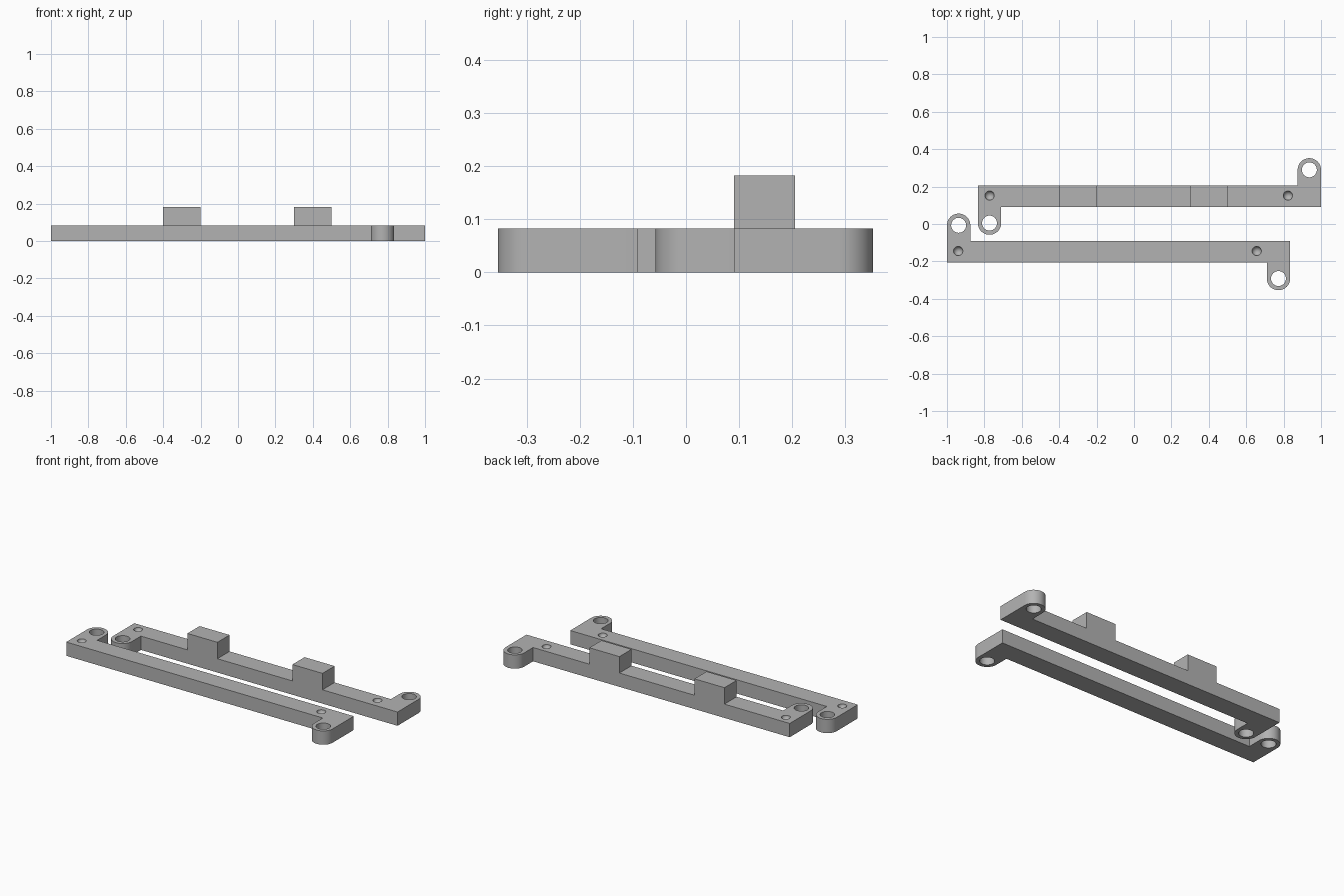
import bpy
import bmesh
from math import cos, sin, pi, radians

default = bpy.data.objects.get("Cube")
if default:
    bpy.data.objects.remove(default, do_unlink=True)

THICK = 0.083
PEG_TOP = 0.182
Y0, Y1 = 0.09, 0.2055          # rail edges
EAR_R = 0.0625
HOLE_R = 0.04
DIMPLE_R = 0.025
FRONT_SHIFT = -0.2965

grey = bpy.data.materials.new("plain grey")
grey.use_nodes = True
grey.diffuse_color = (0.45, 0.45, 0.45, 1)
grey.node_tree.nodes["Principled BSDF"].inputs["Base Color"].default_value = (0.45, 0.45, 0.45, 1)


def to_object(name, bm):
    bmesh.ops.recalc_face_normals(bm, faces=bm.faces)
    mesh = bpy.data.meshes.new(name)
    bm.to_mesh(mesh)
    bm.free()
    obj = bpy.data.objects.new(name, mesh)
    bpy.context.collection.objects.link(obj)
    mesh.materials.append(grey)
    return obj


def prism(name, outline, z0, z1):
    bm = bmesh.new()
    face = bm.faces.new([bm.verts.new((x, y, z0)) for x, y in outline])
    new = bmesh.ops.extrude_face_region(bm, geom=[face])["geom"]
    top = [v for v in new if isinstance(v, bmesh.types.BMVert)]
    bmesh.ops.translate(bm, verts=top, vec=(0, 0, z1 - z0))
    return to_object(name, bm)


def arc(cx, cy, r, start, end, steps):
    return [(cx + r * cos(start + (end - start) * i / steps),
             cy + r * sin(start + (end - start) * i / steps)) for i in range(steps + 1)]


def combine(target, tool, operation):
    # apply a boolean, then discard the helper
    mod = target.modifiers.new("join", "BOOLEAN")
    mod.operation, mod.solver, mod.object = operation, "EXACT", tool
    bpy.context.view_layer.objects.active = target
    bpy.ops.object.modifier_apply(modifier=mod.name)
    bpy.data.objects.remove(tool, do_unlink=True)


def make_rail(name, flip, dy, dimples, pegs):
    # Z-shaped plate: a long bar with a round ear at each end
    low_ear, high_ear = (-0.7725, 0.005), (0.9375, 0.2895)
    outline = [(low_ear[0] - EAR_R, Y1)]
    outline += arc(*low_ear, EAR_R, pi, 2 * pi, 24)
    outline += [(low_ear[0] + EAR_R, Y0), (high_ear[0] + EAR_R, Y0)]
    outline += arc(*high_ear, EAR_R, 0, pi, 24)
    outline += [(high_ear[0] - EAR_R, Y1)]
    rail = prism(name, [(flip * x, y + dy) for x, y in outline], 0, THICK)

    # square pegs on top
    for x0, x1 in pegs:
        box = [(x0, Y0 + dy), (x1, Y0 + dy), (x1, Y1 + dy), (x0, Y1 + dy)]
        combine(rail, prism("peg", box, THICK / 2, PEG_TOP), "UNION")

    # through holes in the ears
    for x, y in (low_ear, high_ear):
        ring = arc(flip * x, y + dy, HOLE_R, 0, 2 * pi, 40)[:-1]
        combine(rail, prism("ear_hole", ring, -0.1, 0.2), "DIFFERENCE")

    # shallow round dimples in the bar
    for x in dimples:
        bm = bmesh.new()
        bmesh.ops.create_uvsphere(bm, u_segments=28, v_segments=14, radius=DIMPLE_R)
        bmesh.ops.translate(bm, verts=bm.verts, vec=(x, 0.152 + dy, THICK + 0.001))
        combine(rail, to_object("dimple", bm), "DIFFERENCE")

    # merge coplanar faces and shade the round parts smoothly
    bm = bmesh.new()
    bm.from_mesh(rail.data)
    bmesh.ops.dissolve_limit(bm, angle_limit=radians(0.5), verts=bm.verts, edges=bm.edges)
    bm.to_mesh(rail.data)
    bm.free()
    bpy.ops.object.select_all(action="DESELECT")
    rail.select_set(True)
    bpy.context.view_layer.objects.active = rail
    bpy.ops.object.shade_smooth_by_angle(angle=radians(30))


make_rail("back_rail", 1, 0, (-0.772, 0.823), ((-0.4, -0.2), (0.3, 0.5)))
make_rail("front_rail", -1, FRONT_SHIFT, (-0.94, 0.656), ())
